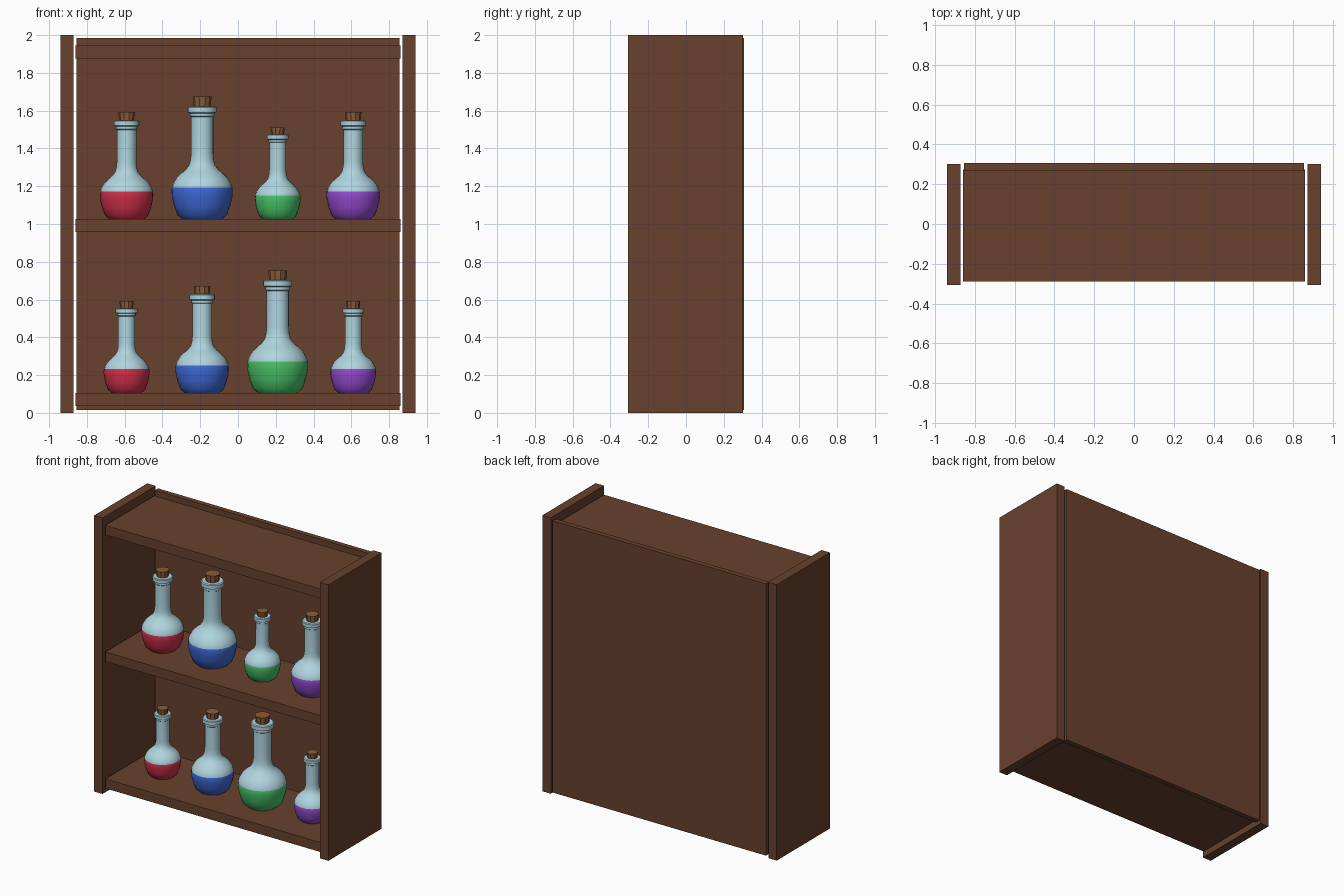
import bpy, bmesh, math

if "Cube" in bpy.data.objects:
    bpy.data.objects.remove(bpy.data.objects["Cube"])


def material(name, rgb):
    m = bpy.data.materials.new(name)
    lin = [((c / 255 + 0.055) / 1.055) ** 2.4 for c in rgb]
    m.diffuse_color = (*lin, 1)
    m.use_nodes = True
    m.node_tree.nodes["Principled BSDF"].inputs["Base Color"].default_value = m.diffuse_color
    return m


wood = material("dark wood", (104, 65, 45))
glass = material("pale blue glass", (176, 213, 224))
cork = material("cork", (139, 94, 58))
liquids = {
    "red": material("red liquid", (208, 48, 74)),
    "blue": material("blue liquid", (63, 105, 215)),
    "green": material("green liquid", (73, 196, 105)),
    "purple": material("purple liquid", (149, 74, 208)),
}


def make_object(name, bm, mats):
    bmesh.ops.recalc_face_normals(bm, faces=bm.faces)
    me = bpy.data.meshes.new(name)
    bm.to_mesh(me)
    bm.free()
    for m in mats:
        me.materials.append(m)
    ob = bpy.data.objects.new(name, me)
    bpy.context.collection.objects.link(ob)
    return ob


def board(name, x, y, z):
    # Box given as (min, max) ranges
    bm = bmesh.new()
    bmesh.ops.create_cube(bm, size=1)
    for v in bm.verts:
        for i, (lo, hi) in enumerate((x, y, z)):
            v.co[i] = lo if v.co[i] < 0 else hi
    return make_object(name, bm, [wood])


def lathe(bm, profile, sides):
    rings = []
    for r, z in profile:
        rings.append([bm.verts.new((r * math.cos(2 * math.pi * i / sides),
                                    r * math.sin(2 * math.pi * i / sides), z))
                      for i in range(sides)])
    for a, b in zip(rings, rings[1:]):
        for i in range(sides):
            j = (i + 1) % sides
            bm.faces.new((a[i], a[j], b[j], b[i]))
    bm.faces.new(rings[0][::-1])
    bm.faces.new(rings[-1])


# Flask outline at full size: (radius, height)
LIQUID_TOP = 0.167
FLASK = [(0.105, 0.0), (0.131, 0.022), (0.149, 0.07), (0.160, 0.12), (0.162, 0.145),
         (0.160, LIQUID_TOP), (0.153, 0.19), (0.137, 0.217), (0.112, 0.242),
         (0.088, 0.262), (0.070, 0.285), (0.062, 0.315), (0.059, 0.35), (0.059, 0.54),
         (0.065, 0.545), (0.065, 0.56), (0.077, 0.565), (0.077, 0.592), (0.070, 0.597)]
CORK = [(0.043, 0.58), (0.050, 0.648)]


def bottle(name, color, size, x, z):
    # Flask, coloured as liquid below the fill line
    bm = bmesh.new()
    lathe(bm, FLASK, 24)
    for f in bm.faces:
        f.smooth = True
        f.material_index = 1 if f.calc_center_median().z < LIQUID_TOP else 0
    flask = make_object(name + "_flask", bm, [glass, liquids[color]])
    # Faceted stopper
    bm = bmesh.new()
    lathe(bm, CORK, 10)
    stopper = make_object(name + "_cork", bm, [cork])
    for ob in (flask, stopper):
        ob.location = (x, -0.02, z)
        ob.scale = (size,) * 3
    bpy.ops.object.select_all(action='DESELECT')
    flask.select_set(True)
    bpy.context.view_layer.objects.active = flask
    bpy.ops.object.shade_smooth_by_angle(angle=math.radians(35))


# Cabinet
board("left_side", (-0.94, -0.872), (-0.307, 0.303), (0, 2))
board("right_side", (0.872, 0.94), (-0.307, 0.303), (0, 2))
board("back_panel", (-0.856, 0.856), (0.27, 0.307), (0.015, 1.985))
for name, z in (("bottom_shelf", 0.037), ("middle_shelf", 0.957), ("top_shelf", 1.875)):
    board(name, (-0.861, 0.861), (-0.29, 0.273), (z, z + 0.069))

# Two rows of potions
L, M, S = 1.0, 0.875, 0.75
for row, z, sizes in (("lower", 0.106, (S, M, L, S)), ("upper", 1.026, (M, L, S, M))):
    for (color, x), size in zip(zip(liquids, (-0.59, -0.19, 0.21, 0.61)), sizes):
        bottle(f"{row}_{color}_potion", color, size, x, z)
